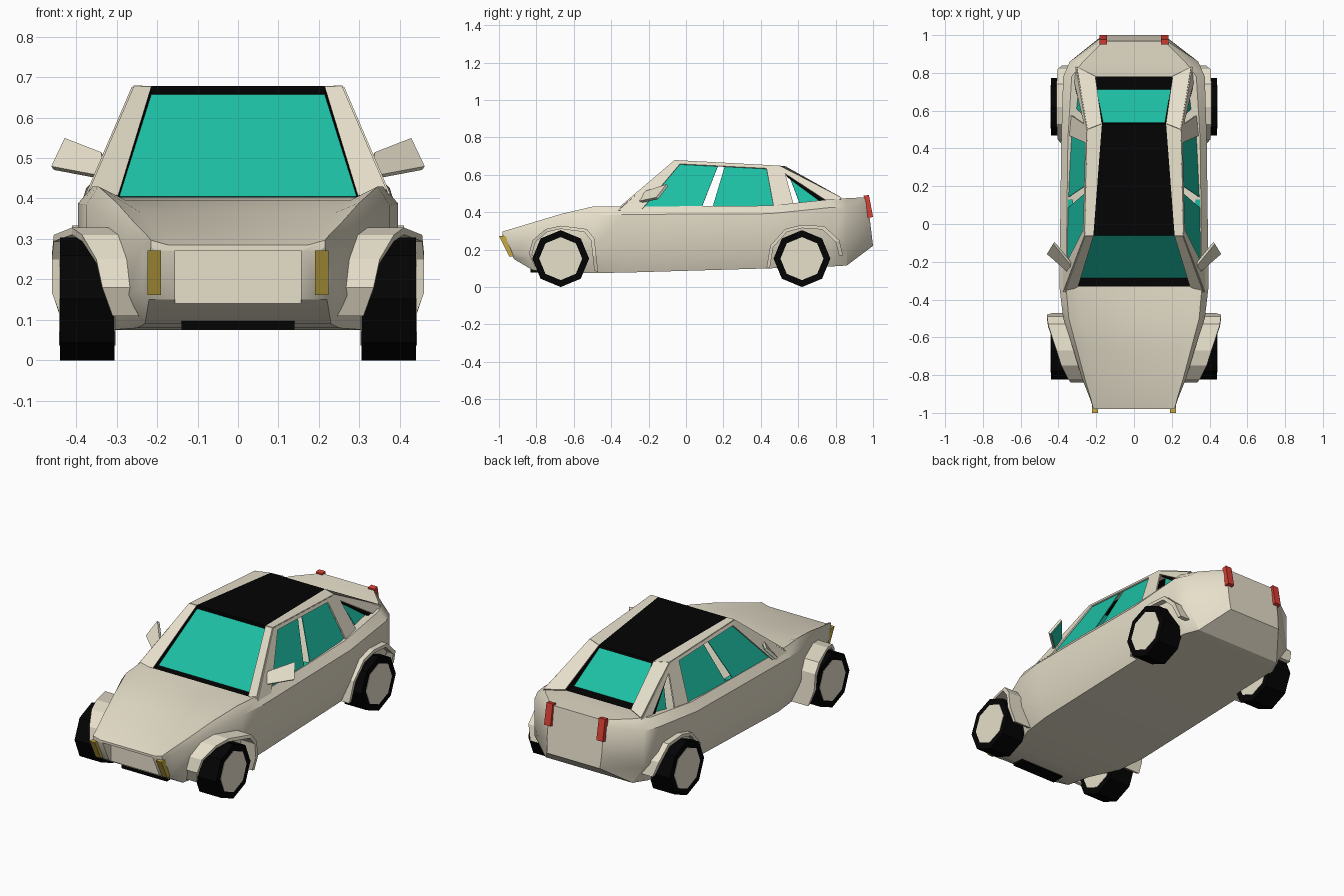
import bpy, bmesh, math
from mathutils import Vector

default = bpy.data.objects.get("Cube")
if default:
    bpy.data.objects.remove(default, do_unlink=True)


def material(name, color):
    mat = bpy.data.materials.new(name)
    mat.use_nodes = True
    mat.diffuse_color = (*color, 1)
    mat.node_tree.nodes["Principled BSDF"].inputs["Base Color"].default_value = (*color, 1)
    return mat


CREAM = material("cream_paint", (.82, .76, .61))
TEAL = material("teal_glass", (.012, .52, .37))
BLACK = material("black_trim", (.001, .001, .001))
GOLD = material("gold_lamp", (.58, .41, .06))
RED = material("red_lamp", (.7, .05, .035))
SIDES = (("left", 1), ("right", -1))


def make_object(name, bm, mat):
    bmesh.ops.recalc_face_normals(bm, faces=bm.faces)
    mesh = bpy.data.meshes.new(name)
    bm.to_mesh(mesh)
    bm.free()
    mesh.materials.append(mat)
    obj = bpy.data.objects.new(name, mesh)
    bpy.context.collection.objects.link(obj)
    return obj


def loft(name, rings, mat, caps=True):
    """Join closed rings of points with quads."""
    bm = bmesh.new()
    loops = [[bm.verts.new(p) for p in ring] for ring in rings]
    for a, b in zip(loops, loops[1:]):
        for i in range(len(a)):
            j = (i + 1) % len(a)
            bm.faces.new((a[i], a[j], b[j], b[i]))
    if caps:
        bm.faces.new(loops[0])
        bm.faces.new(loops[-1])
    return make_object(name, bm, mat)


def panel(name, points, mat, thickness=.008):
    """Flat polygon given a little thickness."""
    bm = bmesh.new()
    bm.faces.new([bm.verts.new(p) for p in points])
    obj = make_object(name, bm, mat)
    solid = obj.modifiers.new("thickness", 'SOLIDIFY')
    solid.thickness = thickness
    solid.offset = 0
    return obj


def mirrored(name, points, mat, thickness=.008):
    for side, s in SIDES:
        panel(f"{side}_{name}", [(s * x, y, z) for x, y, z in points], mat, thickness)


def box(name, low, high, mat):
    (x, y, z), (u, v, w) = low, high
    ring = lambda h: [(x, y, h), (u, y, h), (u, v, h), (x, v, h)]
    return loft(name, [ring(z), ring(w)], mat)


# Body shell: y, floor width and height, side width and height,
# shoulder width and height, centre height
SECTIONS = (
    (-.98, .20, .27, .215, .28, .215, .297, .285),
    (-.92, .22, .15, .235, .18, .23, .315, .305),
    (-.82, .23, .09, .275, .16, .26, .345, .33),
    (-.67, .25, .08, .32, .18, .30, .39, .365),
    (-.5, .32, .075, .375, .2, .345, .43, .395),
    (-.33, .34, .077, .395, .22, .36, .43, .40),
    (.45, .34, .10, .385, .22, .35, .435, .42),
    (.78, .31, .11, .375, .25, .33, .47, .47),
    (.86, .27, .115, .34, .22, .27, .475, .475),
    (1, .165, .22, .17, .3, .16, .48, .48),
)
rings = []
for y, wf, zf, ws, zs, wt, zt, zc in SECTIONS:
    half = [(wf, zf), (ws, zs), (ws, zs + .8 * (zt - zs)), (wt, zt), (wt * .8, zc)]
    outline = half + [(-x, z) for x, z in reversed(half)]
    rings.append([(x, y, z) for x, z in outline])
# The tail leans forward towards its top
rings[-1] = [(x, y - .12 * (z - .22), z) for x, y, z in rings[-1]]
body = loft("body_shell", rings, CREAM)

# Recessed panel between the headlights
cutter = box("nose_cutter", (-.155, -1.1, .10), (.155, -.905, .272), CREAM)
cutter.hide_render = True
cut = body.modifiers.new("nose_recess", 'BOOLEAN')
cut.operation = 'DIFFERENCE'
cut.object = cutter
bpy.ops.object.select_all(action='DESELECT')
bpy.context.view_layer.objects.active = body
body.select_set(True)
bpy.ops.object.modifier_apply(modifier=cut.name)
bpy.data.objects.remove(cutter, do_unlink=True)
bpy.ops.object.shade_smooth_by_angle(angle=math.radians(32))
box("lower_grille", (-.14, -.832, .077), (.14, -.76, .097), BLACK)


# Cabin sides lean inward as they rise and narrow to the rear
def on_side(points, inset=0):
    return [(.368 - inset - .43 * (z - .42) - .05 * max(y, 0), y, z) for y, z in points]


FRAME = {
    "front_pillar_side": [(-.36, .41), (-.06, .675), (-.03, .66), (-.24, .41)],
    "roof_side": [(-.06, .675), (.5, .645), (.43, .633), (-.04, .657)],
    "rear_pillar_side": [(.43, .635), (.5, .645), (.53, .605), (.575, .44), (.47, .42)],
    "rear_slope_side": [(.5, .645), (.83, .47), (.76, .455), (.53, .605)],
}
GLASS = {
    "front_side_window": [(-.27, .415), (-.05, .665), (.175, .657), (.08, .415)],
    "rear_side_window": [(.14, .42), (.21, .655), (.44, .637), (.48, .42)],
    "quarter_window": [(.555, .585), (.74, .45), (.61, .44)],
}
for name, points in FRAME.items():
    mirrored(name, on_side(points), CREAM)
for name, points in GLASS.items():
    inset = .025 if name == "quarter_window" else .012
    mirrored(name, on_side(points, inset), TEAL, .004)
mirrored("quarter_trim", on_side([(.525, .625), (.78, .455), (.73, .45), (.54, .59)], .008), BLACK)
# Small glass tab at the foot of each door gap
mirrored("window_tab", [(.32, .07, .427), (.35, .08, .427), (.35, .13, .43), (.325, .13, .43)], TEAL)

# Corners shared by the roof, pillars and end windows
screen_low, screen_top = (.297, -.33, .405), (.215, -.06, .674)
roof_back, hatch_low = (.17, .53, .642), (.205, .78, .478)
a_low, a_top, c_top, c_low = on_side([(-.36, .42), (-.06, .675), (.5, .645), (.83, .475)])
mirrored("front_pillar", [screen_low, a_low, a_top, screen_top], CREAM)
mirrored("roof_rail", [screen_top, a_top, c_top, roof_back], CREAM)
mirrored("rear_pillar", [roof_back, c_top, c_low, hatch_low], CREAM)


def across(low, high):
    """Symmetric four-cornered loop from two left-hand corners."""
    flip = lambda p: (-p[0], p[1], p[2])
    return [low, high, flip(high), flip(low)]


panel("roof_panel", across(screen_top, roof_back), BLACK)
for name, outer, inner in (
    ("windscreen", across(screen_low, screen_top),
     across((.293, -.285, .404), (.214, -.055, .656))),
    ("rear_window", across(hatch_low, roof_back),
     across((.198, .71, .475), (.163, .535, .632))),
):
    loft(name + "_surround", [outer, inner], BLACK, caps=False)
    panel(name, inner, TEAL, .004)

# Door mirrors, with glass on the rear face
MIRROR = [Vector(p) for p in ((.325, -.27, .45), (.335, -.21, .51),
                              (.425, -.1, .545), (.458, -.155, .475))]
rearward = (MIRROR[1] - MIRROR[0]).cross(MIRROR[3] - MIRROR[0]).normalized()
middle = sum(MIRROR, Vector()) / 4
mirrored("door_mirror", MIRROR, CREAM, .014)
mirrored("mirror_glass", [p.lerp(middle, .08) + rearward * .009 for p in MIRROR], TEAL, .005)

# Head and tail lamps
for side, s in SIDES:
    lamp = lambda x: [(s * x, -1, .272), (s * x, -.945, .162),
                      (s * x, -.91, .162), (s * x, -.965, .272)]
    loft(side + "_headlight", [lamp(.19), lamp(.223)], GOLD)
    tail = lambda x: [(s * x, .95, .488), (s * x, .978, .492),
                      (s * x, 1, .375), (s * x, .96, .365)]
    loft(side + "_taillight", [tail(.143), tail(.182)], RED)

# Wheels with flared arches: arch points are y, z, outer width
R = .152
FRONT_ARCH = [(-.81, .11, .31), (-.84, .18, .335), (-.82, .25, .35), (-.75, .31, .385),
              (-.67, .328, .41), (-.53, .31, .455), (-.49, .26, .46),
              (-.48, .17, .46), (-.47, .08, .43)]
REAR_ARCH = [(.43, .10, .39), (.45, .22, .405), (.53, .31, .41), (.62, .333, .41),
             (.74, .325, .41), (.82, .25, .405), (.84, .17, .38)]
for end, centre, arch in (("front", -.67, FRONT_ARCH), ("rear", .62, REAR_ARCH)):
    for side, s in SIDES:
        rings = []
        for y, z, x in arch:
            rim_y, rim_z = centre + .9 * (y - centre), R + .9 * (z - R)
            rings.append([(s * (x - .11), y, z), (s * x, y, z),
                          (s * x, rim_y, rim_z), (s * (x - .11), rim_y, rim_z)])
        loft(f"{end}_{side}_arch", rings, CREAM)
        for part, radius, depth, mat in (("tyre", R, .135, BLACK), ("hub", .115, .139, CREAM)):
            bpy.ops.mesh.primitive_cylinder_add(
                vertices=8, radius=radius, depth=depth,
                location=(s * .3725, centre, R), rotation=(0, math.pi / 2, 0))
            wheel = bpy.context.object
            wheel.name = f"{end}_{side}_{part}"
            wheel.data.materials.append(mat)
